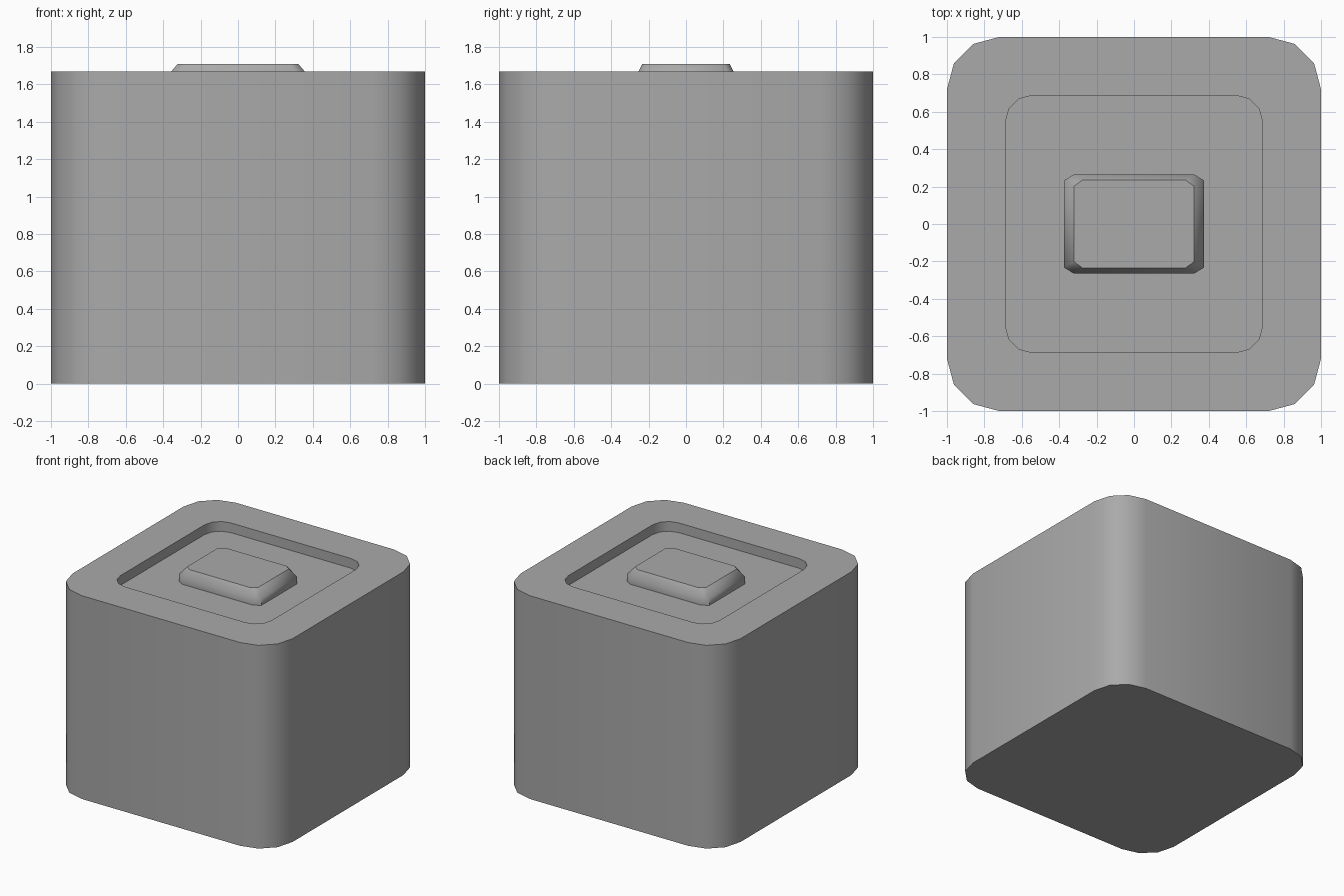
import bpy
import bmesh
from math import cos, sin, pi, radians

old = bpy.data.objects.get("Cube")
if old:
    bpy.data.objects.remove(old, do_unlink=True)

GREY = (0.4, 0.4, 0.4, 1.0)
grey = bpy.data.materials.new("plain grey")
grey.use_nodes = True
grey.diffuse_color = GREY
grey.node_tree.nodes["Principled BSDF"].inputs["Base Color"].default_value = GREY


def rounded_ring(bm, half_x, half_y, rad_x, rad_y, z, steps):
    """Rounded rectangle of vertices, counter-clockwise seen from above."""
    ring = []
    for quarter, (sx, sy) in enumerate([(1, 1), (-1, 1), (-1, -1), (1, -1)]):
        for i in range(steps + 1):
            a = (quarter + i / steps) * pi / 2
            ring.append(bm.verts.new((sx * (half_x - rad_x) + rad_x * cos(a),
                                      sy * (half_y - rad_y) + rad_y * sin(a), z)))
    return ring


def loft(name, sections, steps, smooth_angle):
    """Join rounded rectangles into a closed solid with flat caps."""
    bm = bmesh.new()
    rings = [rounded_ring(bm, *s, steps) for s in sections]
    n = len(rings[0])
    for low, high in zip(rings, rings[1:]):
        for i in range(n):
            j = (i + 1) % n
            bm.faces.new((low[i], low[j], high[j], high[i]))
    bm.faces.new(rings[0][::-1])
    bm.faces.new(rings[-1])
    mesh = bpy.data.meshes.new(name)
    bm.to_mesh(mesh)
    bm.free()
    mesh.materials.append(grey)
    obj = bpy.data.objects.new(name, mesh)
    bpy.context.collection.objects.link(obj)
    bpy.ops.object.select_all(action='DESELECT')
    obj.select_set(True)
    bpy.context.view_layer.objects.active = obj
    bpy.ops.object.shade_smooth_by_angle(angle=radians(smooth_angle))
    return obj


TOP, FLOOR = 1.67, 1.59

# Body: rounded block with a shallow recess sunk into the top
loft("body", [
    (1.0, 1.0, 0.28, 0.28, 0.0),
    (1.0, 1.0, 0.28, 0.28, TOP),
    (0.687, 0.687, 0.14, 0.14, TOP),
    (0.687, 0.687, 0.14, 0.14, FLOOR),
], steps=3, smooth_angle=40)

# Button: chamfered block standing on the recess floor
loft("button", [
    (0.375, 0.265, 0.053, 0.033, FLOOR),
    (0.375, 0.265, 0.053, 0.033, 1.648),
    (0.322, 0.234, 0.045, 0.033, 1.71),
], steps=1, smooth_angle=45)
